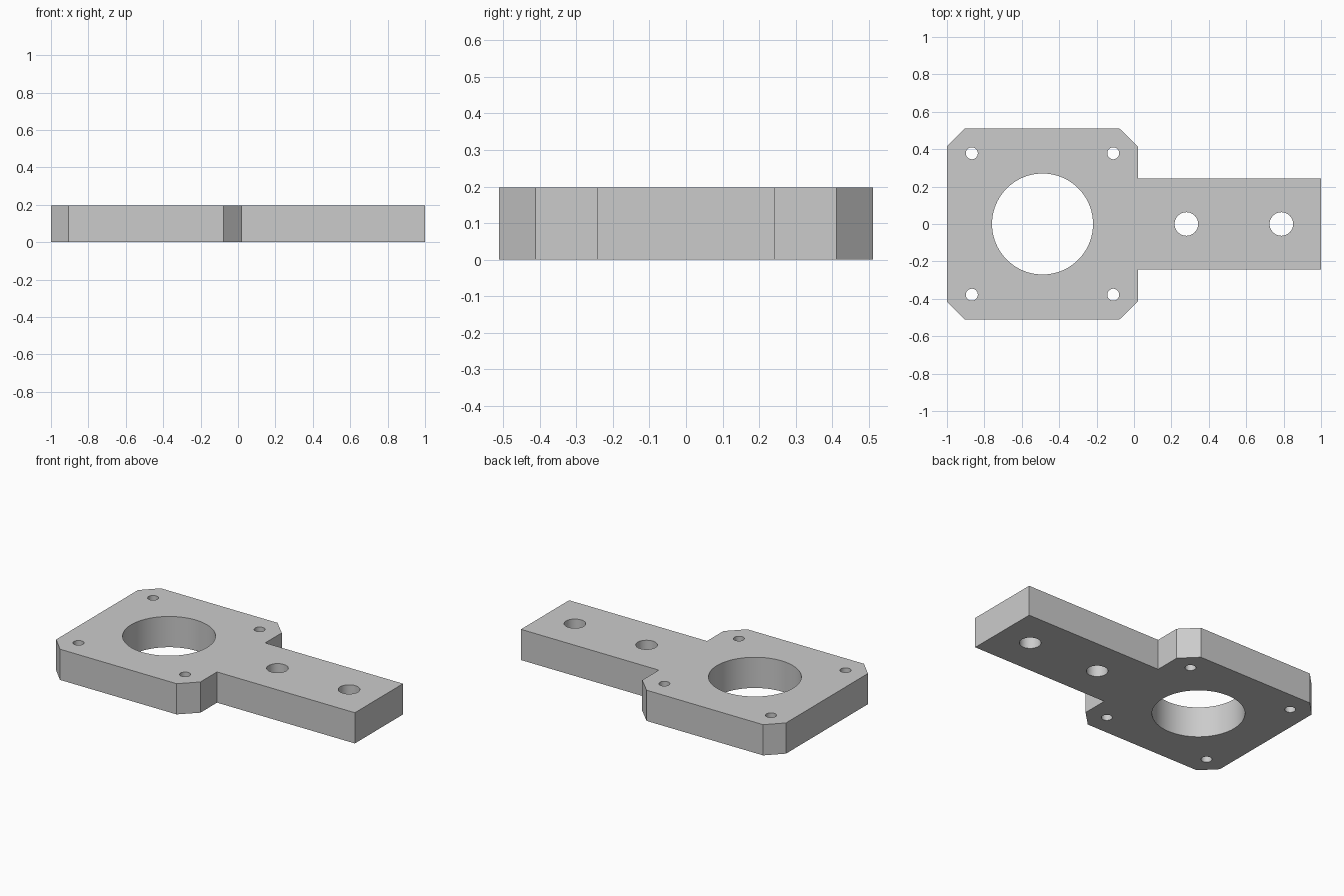
import bpy
import bmesh
from mathutils import Matrix

cube = bpy.data.objects.get("Cube")
if cube:
    bpy.data.objects.remove(cube, do_unlink=True)

THICK = 0.197
HEAD_X = -0.489          # centre of the square head
HALF = 0.511             # half width of the head
ARM_HALF = 0.244         # half width of the arm
HEAD_END = HEAD_X + HALF


def make_material(name, colour):
    mat = bpy.data.materials.new(name)
    mat.use_nodes = True
    mat.diffuse_color = colour
    mat.node_tree.nodes["Principled BSDF"].inputs["Base Color"].default_value = colour
    return mat


def make_object(name, bm):
    bmesh.ops.recalc_face_normals(bm, faces=bm.faces)
    mesh = bpy.data.meshes.new(name)
    bm.to_mesh(mesh)
    bm.free()
    obj = bpy.data.objects.new(name, mesh)
    bpy.context.collection.objects.link(obj)
    return obj


# Plate: half outline mirrored across y, then extruded upward
half = [(-1, 0.415), (-0.905, HALF), (-0.078, HALF), (HEAD_END, 0.412),
        (HEAD_END, ARM_HALF), (1, ARM_HALF)]
outline = half + [(x, -y) for x, y in reversed(half)]
bm = bmesh.new()
base = bm.faces.new([bm.verts.new((x, y, 0)) for x, y in outline])
grown = bmesh.ops.extrude_face_region(bm, geom=[base], use_keep_orig=True)
top = [v for v in grown["geom"] if isinstance(v, bmesh.types.BMVert)]
bmesh.ops.translate(bm, verts=top, vec=(0, 0, THICK))
plate = make_object("mounting_plate", bm)
plate.data.materials.append(make_material("light grey", (0.6, 0.6, 0.6, 1)))

# Holes: central bore, four corner screw holes, two arm bolt holes
holes = [(HEAD_X, 0, 0.27), (0.28, 0, 0.063), (0.788, 0, 0.063)]
holes += [(HEAD_X + sx * 0.378, sy * 0.378, 0.032) for sx in (-1, 1) for sy in (-1, 1)]
bm = bmesh.new()
for x, y, r in holes:
    bmesh.ops.create_cone(bm, cap_ends=True, segments=96 if r > 0.1 else 48,
                          radius1=r, radius2=r, depth=THICK * 2,
                          matrix=Matrix.Translation((x, y, THICK / 2)))
cutter = make_object("hole_cutter", bm)
cutter.hide_render = True

cut = plate.modifiers.new("holes", "BOOLEAN")
cut.operation = "DIFFERENCE"
cut.solver = "EXACT"
cut.object = cutter

# Apply the cut and smooth only the hole walls
bpy.ops.object.select_all(action="DESELECT")
plate.select_set(True)
bpy.context.view_layer.objects.active = plate
bpy.ops.object.modifier_apply(modifier=cut.name)
bpy.data.objects.remove(cutter, do_unlink=True)
bpy.ops.object.shade_smooth_by_angle(angle=0.5)
